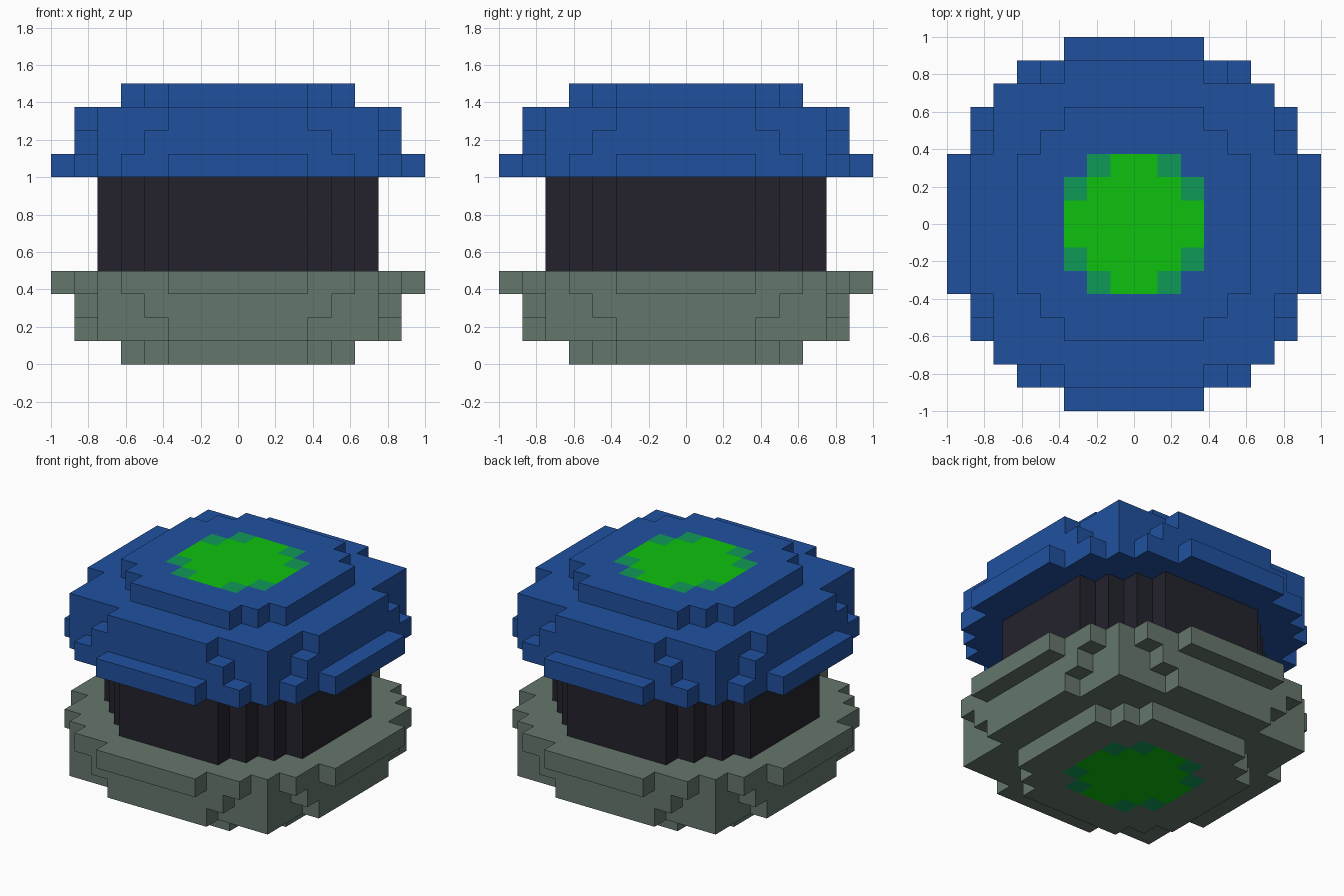
import bpy, bmesh, math
from mathutils import Vector

if "Cube" in bpy.data.objects:
    bpy.data.objects.remove(bpy.data.objects["Cube"], do_unlink=True)

U = 0.125  # block size


def material(name, rgb):
    m = bpy.data.materials.new(name)
    m.use_nodes = True
    m.diffuse_color = (*rgb, 1)
    m.node_tree.nodes["Principled BSDF"].inputs["Base Color"].default_value = (*rgb, 1)
    return m


blue = material("blue", (0.0144, 0.082, 0.347))
charcoal = material("charcoal", (0.0176, 0.0165, 0.0262))
grey = material("grey green", (0.130, 0.184, 0.150))
green = material("bright green", (0.004, 0.533, 0.004))
teal = material("teal", (0.005, 0.323, 0.098))

# Half widths of each block row, counted outward from the centre
BRIM = (8, 8, 8, 7, 7, 6, 5, 3)
LOWER_DOME = (7, 7, 7, 7, 6, 6, 4)
UPPER_DOME = (7, 7, 7, 6, 6, 6, 3)
CAP = (5, 5, 5, 4, 3)
CORE = (6, 6, 6, 5, 4, 3)
SPOT = (3, 2, 1)        # bright centre of the button
SPOT_RIM = (3, 3, 2)    # button with its corner blocks

shell = [BRIM, LOWER_DOME, UPPER_DOME, CAP]
layers = shell[::-1] + [CORE] * 4 + shell


def inside(rows, i, j):
    """True when block column (i, j) lies within a row outline."""
    a = i if i >= 0 else -1 - i
    b = j if j >= 0 else -1 - j
    return b < len(rows) and a < rows[b]


def filled(i, j, k):
    return 0 <= k < len(layers) and inside(layers[k], i, j)


def build(name, levels, mats):
    """Skin the blocks of the given levels, keeping exposed faces only."""
    bm = bmesh.new()
    for k in levels:
        for i in range(-8, 8):
            for j in range(-8, 8):
                if not filled(i, j, k):
                    continue
                centre = Vector((i + 0.5, j + 0.5, k + 0.5))
                for axis in range(3):
                    for sign in (-1, 1):
                        n = Vector((0, 0, 0))
                        n[axis] = sign
                        if filled(i + int(n.x), j + int(n.y), k + int(n.z)):
                            continue
                        s = Vector((0, 0, 0))
                        s[(axis + 1) % 3] = 0.5
                        t = n.cross(s)
                        mid = centre + n / 2
                        corners = (mid - s - t, mid + s - t, mid + s + t, mid - s + t)
                        face = bm.faces.new([bm.verts.new(c * U) for c in corners])
                        # Button on the flat outer ends
                        if axis == 2 and k in (0, len(layers) - 1):
                            if inside(SPOT, i, j):
                                face.material_index = 1
                            elif inside(SPOT_RIM, i, j):
                                face.material_index = 2
    bmesh.ops.remove_doubles(bm, verts=bm.verts, dist=0.001)
    bmesh.ops.dissolve_limit(bm, angle_limit=math.radians(1), verts=bm.verts,
                             edges=bm.edges, delimit={'MATERIAL'})
    mesh = bpy.data.meshes.new(name)
    bm.to_mesh(mesh)
    bm.free()
    for m in mats:
        mesh.materials.append(m)
    obj = bpy.data.objects.new(name, mesh)
    bpy.context.collection.objects.link(obj)
    return obj


build("lower_shell", range(0, 4), (grey, green, teal))
build("core", range(4, 8), (charcoal,))
build("upper_shell", range(8, 12), (blue, green, teal))
